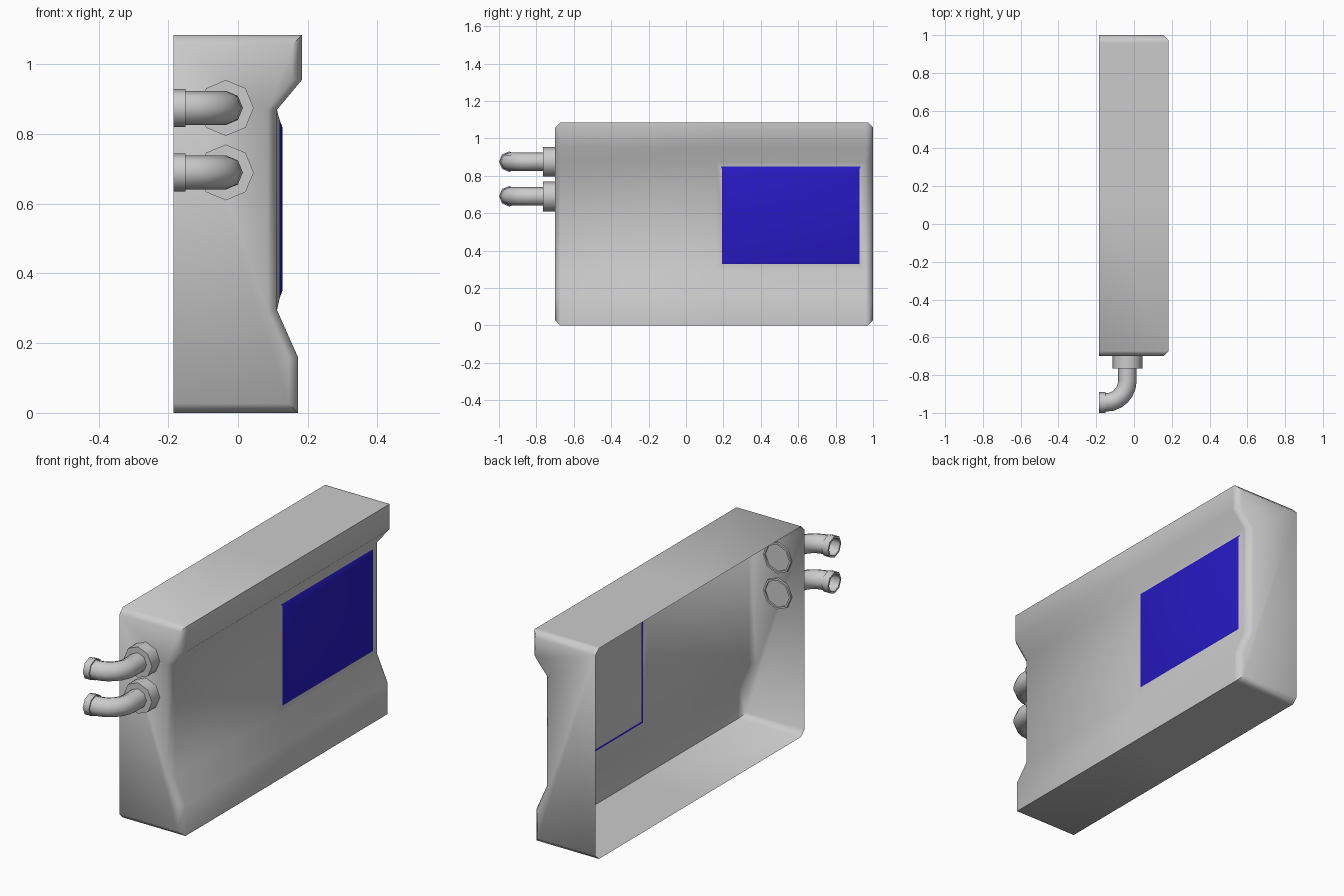
import bpy, bmesh, math

if "Cube" in bpy.data.objects:
    bpy.data.objects.remove(bpy.data.objects["Cube"])


def finish(name, bm, angle=46, color=None):
    bmesh.ops.recalc_face_normals(bm, faces=bm.faces)
    mesh = bpy.data.meshes.new(name)
    bm.to_mesh(mesh)
    bm.free()
    obj = bpy.data.objects.new(name, mesh)
    bpy.context.collection.objects.link(obj)
    if color:
        mat = bpy.data.materials.new(name + "_colour")
        mat.diffuse_color = color
        mat.use_nodes = True
        mat.node_tree.nodes["Principled BSDF"].inputs["Base Color"].default_value = mat.diffuse_color
        mesh.materials.append(mat)
    bpy.ops.object.select_all(action='DESELECT')
    obj.select_set(True)
    bpy.context.view_layer.objects.active = obj
    bpy.ops.object.shade_smooth_by_angle(angle=math.radians(angle))
    return obj


def raised_panel(bm, y0, y1, z0, z1, x0, x1, slope):
    """Shallow frustum on the front wall, open at its back."""
    def rect(x, d):
        return [bm.verts.new((x, y, z)) for y, z in
                ((y0 + d, z0 + d), (y1 - d, z0 + d), (y1 - d, z1 - d), (y0 + d, z1 - d))]
    a, b = rect(x0, 0), rect(x1, slope)
    for i in range(4):
        j = (i + 1) % 4
        bm.faces.new((a[i], a[j], b[j], b[i]))
    bm.faces.new(b)


def octagon_loft(name, stations, z, cap_start, cap_end):
    """Loft eight-sided rings; a station is (x, y, heading, radius)."""
    bm = bmesh.new()
    rings = []
    for x, y, t, r in stations:
        ring = []
        for k in range(8):
            a = k * math.pi / 4
            s = r * math.cos(a)
            ring.append(bm.verts.new((x + s * math.cos(t), y - s * math.sin(t), z + r * math.sin(a))))
        rings.append(ring)
    for a, b in zip(rings, rings[1:]):
        for i in range(8):
            j = (i + 1) % 8
            bm.faces.new((a[i], a[j], b[j], b[i]))
    if cap_start:
        bm.faces.new(rings[0])
    if cap_end:
        bm.faces.new(rings[-1])
    return finish(name, bm)


# Housing: open-backed shell with chamfered ends
profile = [(-.185, 0), (.172, 0), (.172, .16), (.112, .295),
           (.112, .87), (.183, .955), (.183, 1.085), (-.185, 1.085)]
C = .027
inset = [(x if x < 0 else x - C, min(max(z, C), 1.085 - C)) for x, z in profile]
P0, P1 = .16, .96
bm = bmesh.new()
rings = [[bm.verts.new((x, y, z)) for x, z in pts] for y, pts in (
    (-.7, inset), (-.7 + C, profile), (P0, profile), (P1, profile), (1 - C, profile), (1, inset))]
for n, (a, b) in enumerate(zip(rings, rings[1:])):
    for i in range(7):
        if (n, i) != (2, 3):      # opening for the raised screen surround
            bm.faces.new((a[i], a[i + 1], b[i + 1], b[i]))
bm.faces.new(rings[0])
bm.faces.new(rings[-1])
raised_panel(bm, P0, P1, .295, .87, .112, .123, .05)
bmesh.ops.remove_doubles(bm, verts=bm.verts, dist=.0005)
finish("housing", bm)

# Blue screen
bm = bmesh.new()
raised_panel(bm, .185, .935, .32, .85, .1165, .127, .03)
finish("screen", bm, 20, (.02, .01, .55, 1))

# Two pipe elbows with flanges and open end collars
for label, z in (("upper", .875), ("lower", .69)):
    octagon_loft(label + "_flange", [(-.035, -.765, 0, .08), (-.035, -.69, 0, .08),
                                     (-.035, -.69, 0, .07), (-.035, -.697, 0, .07)], z, True, True)
    path = [(-.035, -.76, 0, .049)]
    for k in range(7):
        t = k * math.pi / 12
        path.append((-.15 + .115 * math.cos(t), -.83 - .115 * math.sin(t), t, .049))
    q = math.pi / 2
    path += [(-.15, -.945, q, .055), (-.185, -.945, q, .055),
             (-.185, -.945, q, .045), (-.13, -.945, q, .042)]
    octagon_loft(label + "_pipe", path, z, False, True)
